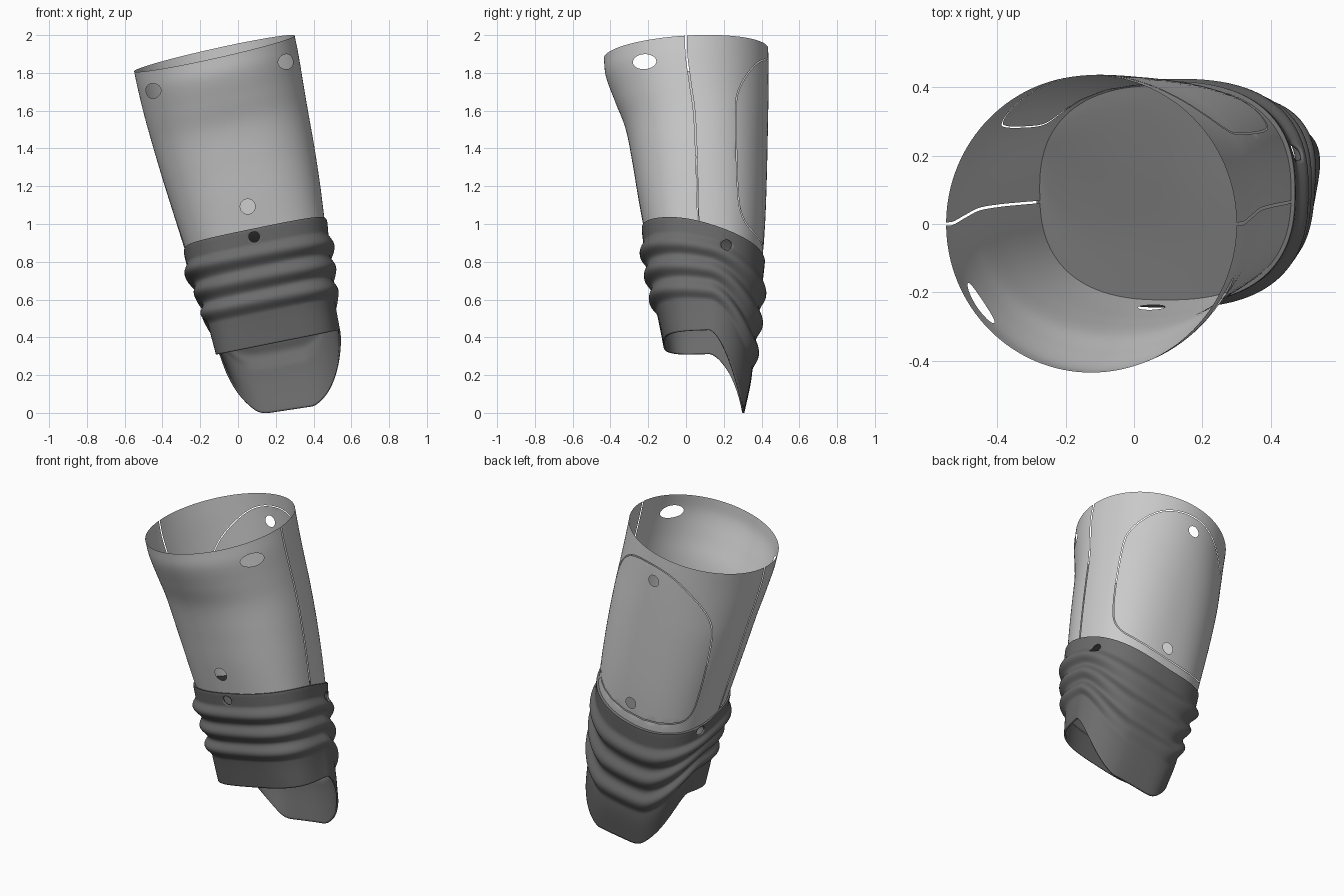
import bpy, bmesh
from math import pi, cos, sin, dist
from mathutils import Vector
from mathutils.geometry import delaunay_2d_cdt

if "Cube" in bpy.data.objects:
    bpy.data.objects.remove(bpy.data.objects["Cube"])

# key rings: parameter, left x, right x, front y, back y, squareness
SHELL = [(0, -.55, .30, -.435, .435, 2), (.1, -.53, .32, -.425, .437, 2),
         (.25, -.495, .345, -.375, .436, 2.05), (.4, -.455, .37, -.322, .433, 2.15),
         (.6, -.398, .405, -.285, .428, 2.25), (.8, -.337, .435, -.255, .42, 2.35),
         (1, -.275, .46, -.222, .405, 2.5)]
CUFF = [(0, -.282, .468, -.23, .413, 2.5), (.22, -.25, .479, -.213, .393, 2.6),
        (.42, -.2, .488, -.19, .375, 2.7), (.61, -.165, .497, -.165, .355, 2.9),
        (.79, -.138, .51, -.14, .34, 3.1), (1, -.1, .53, -.115, .305, 3.4)]


def lerp_keys(keys, t):
    """Smooth interpolation through the key rings."""
    i = 0
    while i < len(keys) - 2 and t > keys[i + 1][0]:
        i += 1
    a, b = keys[i], keys[i + 1]
    p, q = keys[max(i - 1, 0)], keys[min(i + 2, len(keys) - 1)]
    h = b[0] - a[0]
    f = (t - a[0]) / h
    out = []
    for k in range(1, 6):
        ma = (b[k] - p[k]) / (b[0] - p[0]) * h
        mb = (q[k] - a[k]) / (q[0] - a[0]) * h
        out.append((2*f**3 - 3*f*f + 1) * a[k] + (f**3 - 2*f*f + f) * ma
                   + (3*f*f - 2*f**3) * b[k] + (f**3 - f*f) * mb)
    return out


def ring(keys, u, t, grow=0.0):
    """Point on a rounded-square ring."""
    l, r, f, b, n = lerp_keys(keys, t)
    c, s = cos(u), sin(u)
    k = (abs(c) ** n + abs(s) ** n) ** (-1 / n)
    return ((l + r) / 2 + ((r - l) / 2 + grow) * c * k,
            (f + b) / 2 + ((b - f) / 2 + grow) * s * k)


def rim_z(u):
    x, _ = ring(SHELL, u, 1)
    return .93 + .21 * (x - .095) - .0875 * sin(u) - .0425 * sin(u) ** 2


def shell_point(u, t):
    u -= .085 * t * cos(u)
    x, y = ring(SHELL, u, t)
    x0, y0 = ring(SHELL, u, 0)
    top = 1.903 + .222 * (x0 + .125) + .06 * y0
    return Vector((x, y, top + (rim_z(u) - top) * t))


def cuff_ring(u, t, grow=0.0):
    x, y = ring(CUFF, u, t, grow)
    return x + .18 * t * t * (y - .1), y


def bottom_z(u):
    x, y = cuff_ring(u, 1)
    drop = min(1, max(0, (y - .12) / .18)) ** 1.7
    return ((.332 + .2 * x) * (1 - drop)
            + (max(0, .15 * (x - .16)) + max(0, .3 * (.13 - x))) * drop)


def cuff_point(u, t):
    p = (t - .22) / .2
    k = min(2, max(0, round(p)))
    bulge = .027 * cos(pi * (p - k)) ** 2 if abs(p - k) < .5 else 0
    x, y = cuff_ring(u, t, bulge)
    z = rim_z(u)
    return Vector((x, y, z + (bottom_z(u) - z) * t))


def locate(surf, target):
    """Surface parameters nearest to a point in space."""
    target = Vector(target)
    return min(((i * pi / 90, j / 60) for i in range(180) for j in range(61)),
               key=lambda q: (surf(*q) - target).length)


def hole(surf, target, r, axis=1):
    """Parameter-space loop for a hole that is round when seen along an axis."""
    u, t = locate(surf, target)
    du = surf(u + .02, t) - surf(u - .02, t)
    dt = surf(u, t + .02) - surf(u, t - .02)
    du[axis] = dt[axis] = 0
    i = 1 - axis
    det = (du[i] * dt.z - du.z * dt[i]) / .04
    loop = []
    for a in range(24):
        h, v = r * cos(a * pi / 12), r * sin(a * pi / 12)
        loop.append((u + (h * dt.z - v * dt[i]) / det, t + (v * du[i] - h * du.z) / det))
    return loop


def inside(p, loop):
    hit = False
    for (ax, ay), (bx, by) in zip(loop, loop[1:] + loop[:1]):
        if (ay > p[1]) != (by > p[1]) and p[0] < (bx - ax) * (p[1] - ay) / (by - ay) + ax:
            hit = not hit
    return hit


def sheet(name, surf, u0, u1, nu, nv, holes, within=None, thick=0):
    """Curved sheet with cut-outs, triangulated in parameter space."""
    K = .4
    loops = holes + ([within] if within else [])
    edge = [(u * K, t) for lp in loops for u, t in lp]
    pts, con = list(edge), []
    base = 0
    for lp in loops:
        con += [(base + i, base + (i + 1) % len(lp)) for i in range(len(lp))]
        base += len(lp)
    for i in range(nu + 1):
        for j in range(nv + 1):
            q = ((u0 + (u1 - u0) * i / nu) * K, j / nv)
            if all(dist(q, e) > .006 for e in edge):
                pts.append(q)
    vs, _, faces, *_ = delaunay_2d_cdt([Vector(p) for p in pts], con, [], 0, 1e-6)
    bm = bmesh.new()
    bv = [bm.verts.new(surf(v.x / K, v.y)) for v in vs]
    for f in faces:
        c = (sum(vs[i].x for i in f) / len(f) / K, sum(vs[i].y for i in f) / len(f))
        if any(inside(c, h) for h in holes) or (within and not inside(c, within)):
            continue
        bm.faces.new([bv[i] for i in reversed(f)])
    bmesh.ops.delete(bm, geom=[v for v in bm.verts if not v.link_faces], context='VERTS')
    bmesh.ops.remove_doubles(bm, verts=bm.verts, dist=1e-4)
    bmesh.ops.recalc_face_normals(bm, faces=bm.faces)
    me = bpy.data.meshes.new(name)
    bm.to_mesh(me)
    bm.free()
    ob = bpy.data.objects.new(name, me)
    bpy.context.collection.objects.link(ob)
    bpy.ops.object.select_all(action='DESELECT')
    ob.select_set(True)
    bpy.context.view_layer.objects.active = ob
    bpy.ops.object.shade_smooth_by_angle(angle=.7)
    if thick:
        m = ob.modifiers.new("thickness", 'SOLIDIFY')
        m.thickness, m.offset = thick, 0
    return ob


# rear panel outline, rounded by corner cutting
outline = [(.61, .80), (.58, .35), (.68, .24), (.93, .13), (1.2, .075), (1.57, .06),
           (1.85, .085), (2.18, .18), (2.4, .28), (2.5, .4), (2.49, .8), (2.42, .91),
           (2.2, .945), (.95, .945), (.71, .91)]
for _ in range(2):
    outline = [(a[0] + (b[0] - a[0]) * f, a[1] + (b[1] - a[1]) * f)
               for a, b in zip(outline, outline[1:] + outline[:1]) for f in (.25, .75)]
inner = [(1.55 + (u - 1.55) * .987, .5 + (t - .5) * .988) for u, t in outline]

# upper shell: two halves split by narrow side seams
gap = .011
sheet("front_shell", shell_point, pi + gap, 2 * pi - gap, 64, 40,
      [hole(shell_point, p, .04) for p in
       ((-.455, -.24, 1.70), (.25, -.22, 1.86), (.05, -.24, 1.09))])
sheet("back_shell", shell_point, gap, pi - gap, 64, 40, [outline])
sheet("back_panel", shell_point, gap, pi - gap, 64, 40,
      [hole(shell_point, p, .035) for p in ((-.08, .435, 1.76), (.10, .42, .945))], inner)

# ribbed cuff with a long rear tongue
cuff = sheet("ribbed_cuff", cuff_point, 0, 2 * pi, 144, 72,
             [hole(cuff_point, p, .028, axis) for p, axis in
              (((.09, -.23, .93), 1), ((.46, .21, .89), 0), ((-.24, .22, .79), 0))],
             thick=.01)
dark = bpy.data.materials.new("dark_rubber")
dark.diffuse_color = (.15, .15, .15, 1)
dark.use_nodes = True
dark.node_tree.nodes["Principled BSDF"].inputs["Base Color"].default_value = dark.diffuse_color
cuff.data.materials.append(dark)
